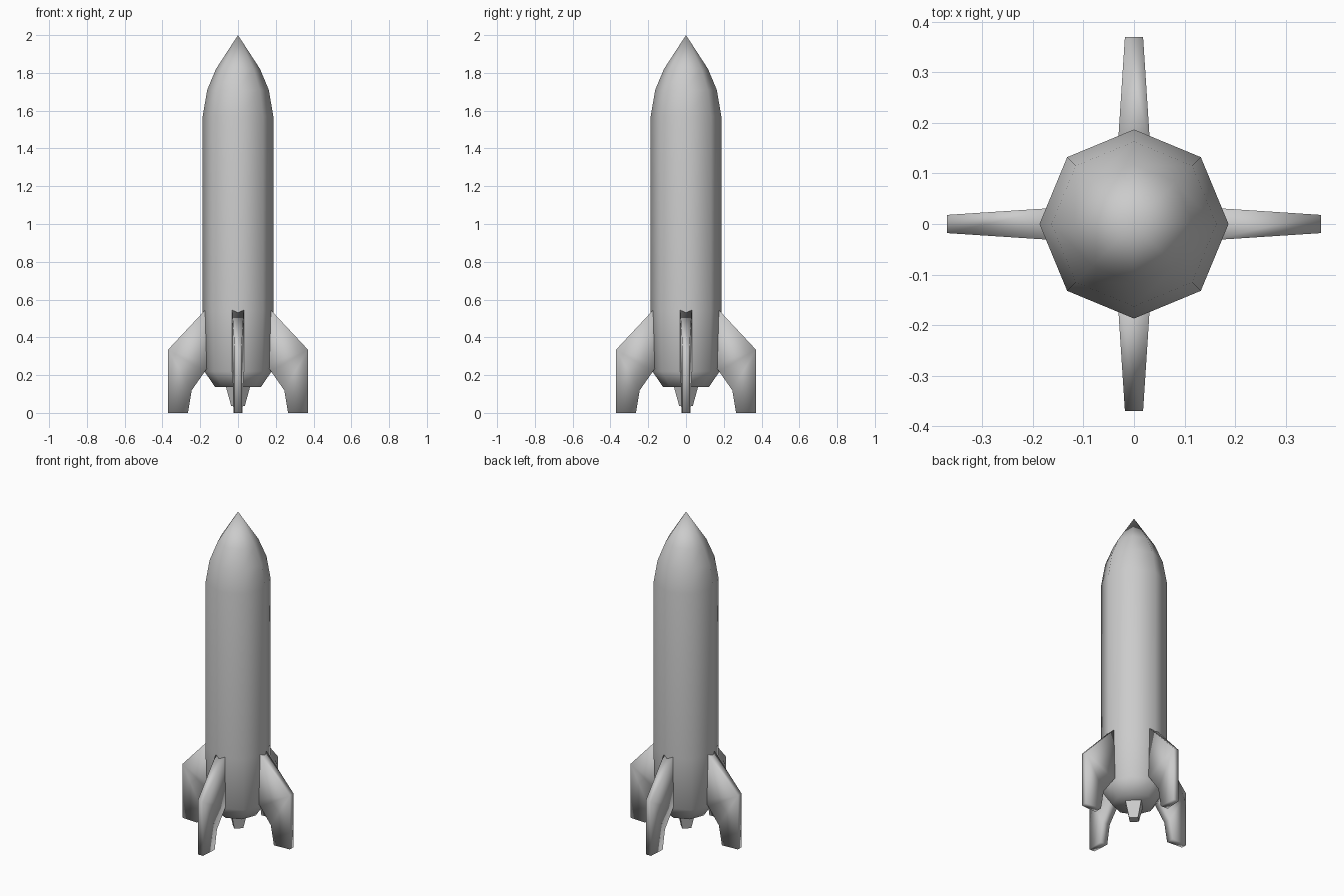
import bpy, bmesh, math

cube = bpy.data.objects.get("Cube")
if cube:
    bpy.data.objects.remove(cube, do_unlink=True)

grey = bpy.data.materials.new("hull_grey")
grey.use_nodes = True
colour = (0.6, 0.6, 0.6, 1)
grey.diffuse_color = colour
grey.node_tree.nodes["Principled BSDF"].inputs["Base Color"].default_value = colour


def finish(name, bm, angle):
    bmesh.ops.recalc_face_normals(bm, faces=bm.faces)
    mesh = bpy.data.meshes.new(name)
    bm.to_mesh(mesh)
    bm.free()
    mesh.materials.append(grey)
    obj = bpy.data.objects.new(name, mesh)
    bpy.context.collection.objects.link(obj)
    bpy.ops.object.select_all(action='DESELECT')
    obj.select_set(True)
    bpy.context.view_layer.objects.active = obj
    bpy.ops.object.shade_smooth_by_angle(angle=math.radians(angle))
    return obj


def lathe(name, profile, sides, angle):
    """Stack rings of (radius, height), capped below; radius 0 makes a tip."""
    bm = bmesh.new()
    rings = []
    for r, z in profile:
        count = sides if r > 0 else 1
        rings.append([bm.verts.new((r * math.cos(math.tau * i / sides),
                                    r * math.sin(math.tau * i / sides), z))
                      for i in range(count)])
    bm.faces.new(rings[0])
    for low, high in zip(rings, rings[1:]):
        for i in range(sides):
            j = (i + 1) % sides
            if len(high) == 1:
                bm.faces.new((low[i], low[j], high[0]))
            else:
                bm.faces.new((low[i], low[j], high[j], high[i]))
    if len(rings[-1]) > 1:
        bm.faces.new(rings[-1])
    return finish(name, bm, angle)


def fin(name, turn):
    """Swept fin, thinning towards its outer edge."""
    outline = [(0.15, 0.57), (0.37, 0.335), (0.37, 0), (0.265, 0),
               (0.245, 0.12), (0.175, 0.22), (0.15, 0.255)]
    bm = bmesh.new()
    sides = []
    for s in (-1, 1):
        sides.append([bm.verts.new((x, s * (0.03 - 0.065 * (x - 0.185)), z))
                      for x, z in outline])
        bm.faces.new(sides[-1])
    for i in range(len(outline)):
        j = (i + 1) % len(outline)
        bm.faces.new((sides[0][i], sides[0][j], sides[1][j], sides[1][i]))
    obj = finish(name, bm, 100)
    obj.rotation_euler.z = turn


# Eight-sided hull with a pointed nose and a chamfered base
lathe("hull", [(0.122, 0.138), (0.178, 0.22), (0.187, 0.54), (0.187, 1.57),
               (0.163, 1.71), (0.117, 1.82), (0, 2)], 8, 60)

# Four-sided engine nozzle
lathe("nozzle", [(0.066, 0.145), (0.036, 0.037)], 4, 30)

# Four fins
for k, label in enumerate(("left", "back", "right", "front")):
    fin(label + "_fin", k * math.pi / 2)
